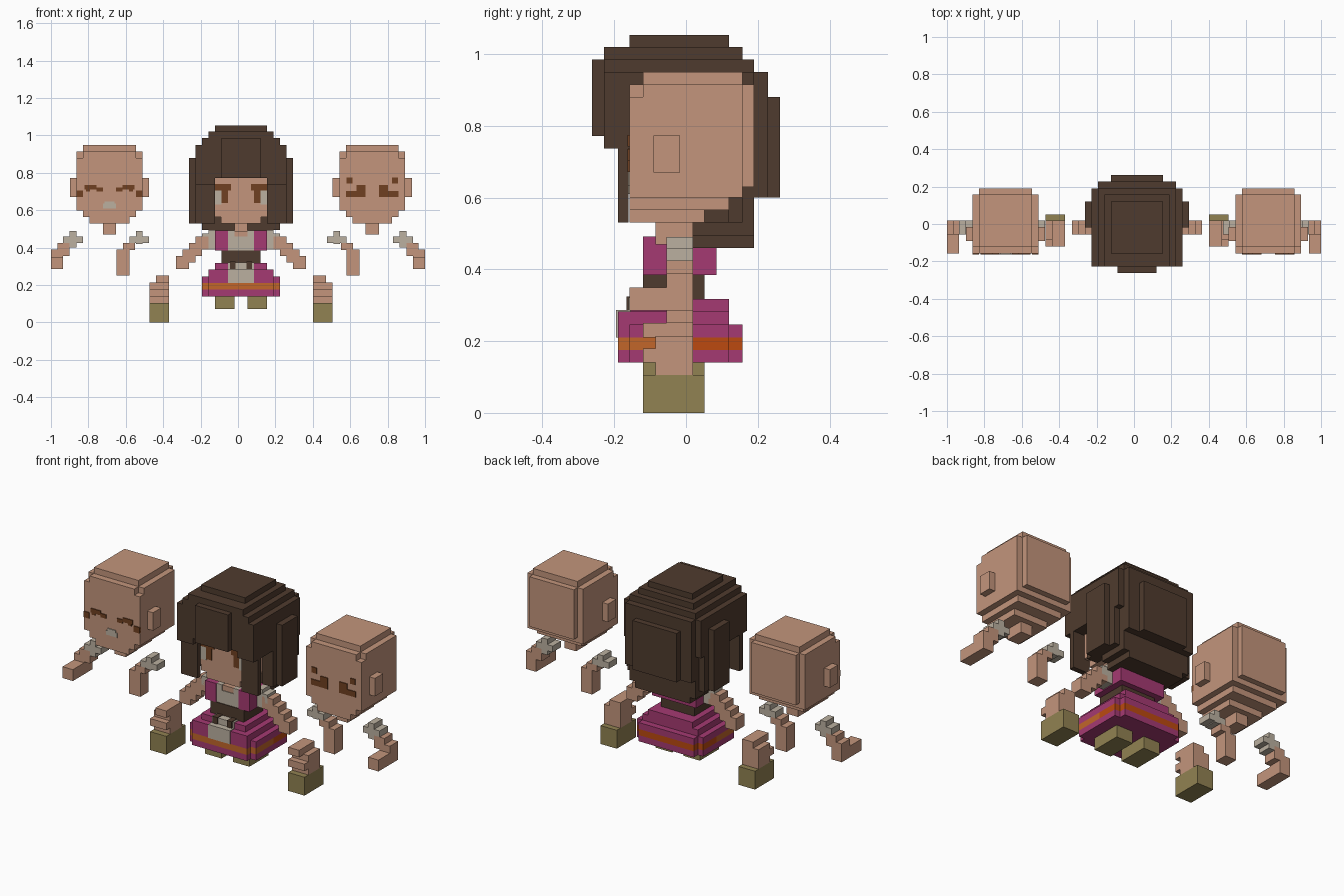
import bpy
import bmesh

if "Cube" in bpy.data.objects:
    bpy.data.objects.remove(bpy.data.objects["Cube"], do_unlink=True)


def material(name, rgb):
    lin = [((c / 255 + 0.055) / 1.055) ** 2.4 for c in rgb] + [1.0]
    m = bpy.data.materials.new(name)
    m.use_nodes = True
    m.diffuse_color = lin
    m.node_tree.nodes["Principled BSDF"].inputs["Base Color"].default_value = lin
    return m


SKIN = material("skin", (195, 149, 124))
HAIR = material("dark brown", (79, 59, 46))
PINK = material("magenta", (165, 58, 114))
OLIVE = material("olive", (145, 130, 82))
GREY = material("warm grey", (187, 176, 160))
ORANGE = material("orange", (194, 102, 42))
RUST = material("rust orange", (188, 74, 16))
BROWN = material("eye brown", (112, 64, 33))


def part(name, mat, boxes, cx=0.0, sx=1, both=False):
    """One object from boxes (x0, x1, y0, y1, z0, z1), placed at cx, flipped by sx or built on both sides."""
    bm = bmesh.new()
    for s in ((1, -1) if both else (sx,)):
        for x0, x1, y0, y1, z0, z1 in boxes:
            xa, xb = sorted((cx + s * x0, cx + s * x1))
            v = [bm.verts.new((x, y, z)) for z in (z0, z1)
                 for x, y in ((xa, y0), (xb, y0), (xb, y1), (xa, y1))]
            for f in ((3, 2, 1, 0), (4, 5, 6, 7), (0, 1, 5, 4),
                      (1, 2, 6, 5), (2, 3, 7, 6), (3, 0, 4, 7)):
                bm.faces.new([v[i] for i in f])
    me = bpy.data.meshes.new(name)
    bm.to_mesh(me)
    bm.free()
    me.materials.append(mat)
    ob = bpy.data.objects.new(name, me)
    bpy.context.collection.objects.link(ob)
    return ob


CX = 0.016   # axis of the central figure
FACE = -0.158


def wide(h, y0, y1, z0, z1):
    return (-h, h, y0, y1, z0, z1)


def mark(x0, x1, z0, z1):
    return (x0, x1, FACE - 0.005, FACE + 0.01, z0, z1)


# Heads: stepped crown, back panel, jaw and neck
HEAD = [wide(.176, -.12, .157, .60, .915), wide(.176, FACE, -.12, .60, .88),
        wide(.141, FACE, -.12, .88, .915), wide(.141, .157, .19, .63, .915),
        wide(.141, -.12, .157, .915, .95), wide(.141, FACE, .12, .565, .60),
        wide(.106, FACE, .052, .53, .565), wide(.036, -.085, .02, .47, .53)]
EAR = [(.176, .212, -.09, -.017, .67, .773)]
for name, cx in (("right", -.687), ("left", .718)):
    part(name + "_spare_head", SKIN, HEAD, cx)
    part(name + "_spare_ears", SKIN, EAR, cx, both=True)
part("central_head", SKIN, HEAD, CX)

# Face details
part("closed_eyes", BROWN, [mark(.07, .134, .71, .735), mark(.036, .07, .70, .722),
                            mark(.104, .125, .70, .715), mark(.141, .176, .672, .706)],
     -.687, both=True)
part("mouth", GREY, [mark(-.036, .036, .61, .635), mark(-.026, .026, .63, .648)], -.687)
part("squeezed_eyes", BROWN, [mark(.106, .138, .742, .774), mark(.036, .085, .703, .735),
                              mark(.036, .141, .672, .704)], .718, both=True)
part("brows_and_pupils", BROWN, [mark(.053, .141, .706, .74), mark(.07, .104, .64, .706)],
     CX, both=True)
part("eye_whites", GREY, [mark(.104, .138, .632, .706)], CX, both=True)

# Hair: stepped cap, fringe, back and side curtains
part("hair_cap", HAIR, [
    wide(.14, -.158, .12, 1.02, 1.053), wide(.174, -.228, .157, .985, 1.02),
    wide(.209, -.228, .19, .95, .985), wide(.243, -.228, .19, .86, .95),
    wide(.209, .157, .228, .60, .95), wide(.104, -.262, -.22, .772, .985)], CX)
part("hair_fringe", HAIR, [wide(.174, -.228, -.16, .772, .96)], CX)
part("hair_back", HAIR, [wide(.14, .2, .262, .60, .88), wide(.209, .12, .19, .495, .88),
                         wide(.174, .02, .19, .46, .6)], CX)
part("hair_sides", HAIR, [
    (.14, .243, -.228, -.16, .737, .88), (.14, .243, -.19, -.16, .53, .75),
    (.178, .243, -.228, .19, .737, .88), (.178, .243, -.055, .157, .53, .75),
    (.178, .278, -.02, .12, .53, .88), (.14, .209, .02, .157, .495, .535)], CX, both=True)

# Torso and skirt
part("vest", PINK, [wide(.14, -.05, .085, .385, .492), (.07, .14, -.12, -.05, .385, .492),
                    (-.14, -.07, -.12, -.05, .385, .492)], CX)
part("shirt_front", GREY, [(-.07, -.036, -.116, -.04, .385, .492),
                           (.036, .07, -.116, -.04, .385, .492),
                           (-.036, .036, -.116, -.04, .385, .46)], CX)
part("collar_skin", SKIN, [wide(.036, -.112, -.04, .46, .49)], CX)
part("belt", HAIR, [wide(.105, -.12, .052, .317, .386)], CX)


def tier(y0, y1, z0, z1):
    return [wide(.209, max(y0, -.158), min(y1, .12), z0, z1), wide(.175, y0, y1, z0, z1)]


part("skirt", PINK, tier(-.19, .157, .14, .175) + tier(-.19, .157, .21, .247) +
     [wide(.175, -.19, .12, .247, .283), wide(.14, -.155, .12, .283, .317)], CX)
part("skirt_front_stripe", ORANGE, tier(-.19, .0, .175, .21), CX)
part("skirt_back_stripe", RUST, tier(.0, .157, .175, .21), CX)
part("apron", GREY, [wide(.07, -.195, -.15, .21, .287), wide(.07, -.16, -.11, .283, .321)], CX)
part("belt_tassels", HAIR, [(.03, .06, -.166, -.11, .285, .325)], CX, both=True)

# Central legs
part("central_feet", OLIVE, [(.036, .14, -.12, .052, .072, .16)], CX, both=True)

# Central arms, stepping down and outwards
part("central_arms", SKIN, [(.174 + .0347 * i, .243 + .0347 * i, -.055, .02,
                             .39 - .035 * i, .46 - .035 * i) for i in range(4)],
     CX, both=True)
part("central_sleeves", GREY, [(.14, .174, -.052, .02, .39, .495),
                               (.17, .209, -.055, .02, .425, .475)], CX, both=True)

# Spare arms: a cross-shaped sleeve, then stepped skin
for side, s in (("left", 1), ("right", -1)):
    part(side + "_spare_outer_sleeve", GREY,
         [(.863, .90, -.055, .02, .40, .49), (.83, .935, -.055, .02, .425, .46)], 0, s)
    part(side + "_spare_outer_arm", SKIN,
         [(.90, .965, -.055, .02, .355, .425), (.935, 1.0, -.055, .02, .285, .39),
          (.935, 1.0, -.158, -.05, .285, .35)], 0, s)
    part(side + "_spare_inner_sleeve", GREY,
         [(.51, .545, -.055, .02, .42, .49), (.475, .58, -.055, .02, .425, .46)], 0, s)
    part(side + "_spare_inner_arm", SKIN,
         [(.55, .615, -.055, .02, .388, .425), (.58, .65, -.055, .02, .25, .39)], 0, s)

# Spare legs with boots
part("spare_boots", OLIVE, [(.386, .489, -.12, .052, 0, .07),
                            (.386, .489, -.085, .052, .07, .105),
                            (.386, .489, -.12, -.085, .07, .105)], CX, both=True)
part("spare_legs", SKIN, [(.386, .489, -.085, .02, .105, .14),
                          (.386, .489, -.12, .02, .14, .18),
                          (.386, .489, -.085, .02, .18, .215),
                          (.386, .455, -.12, .02, .21, .25)], CX, both=True)
